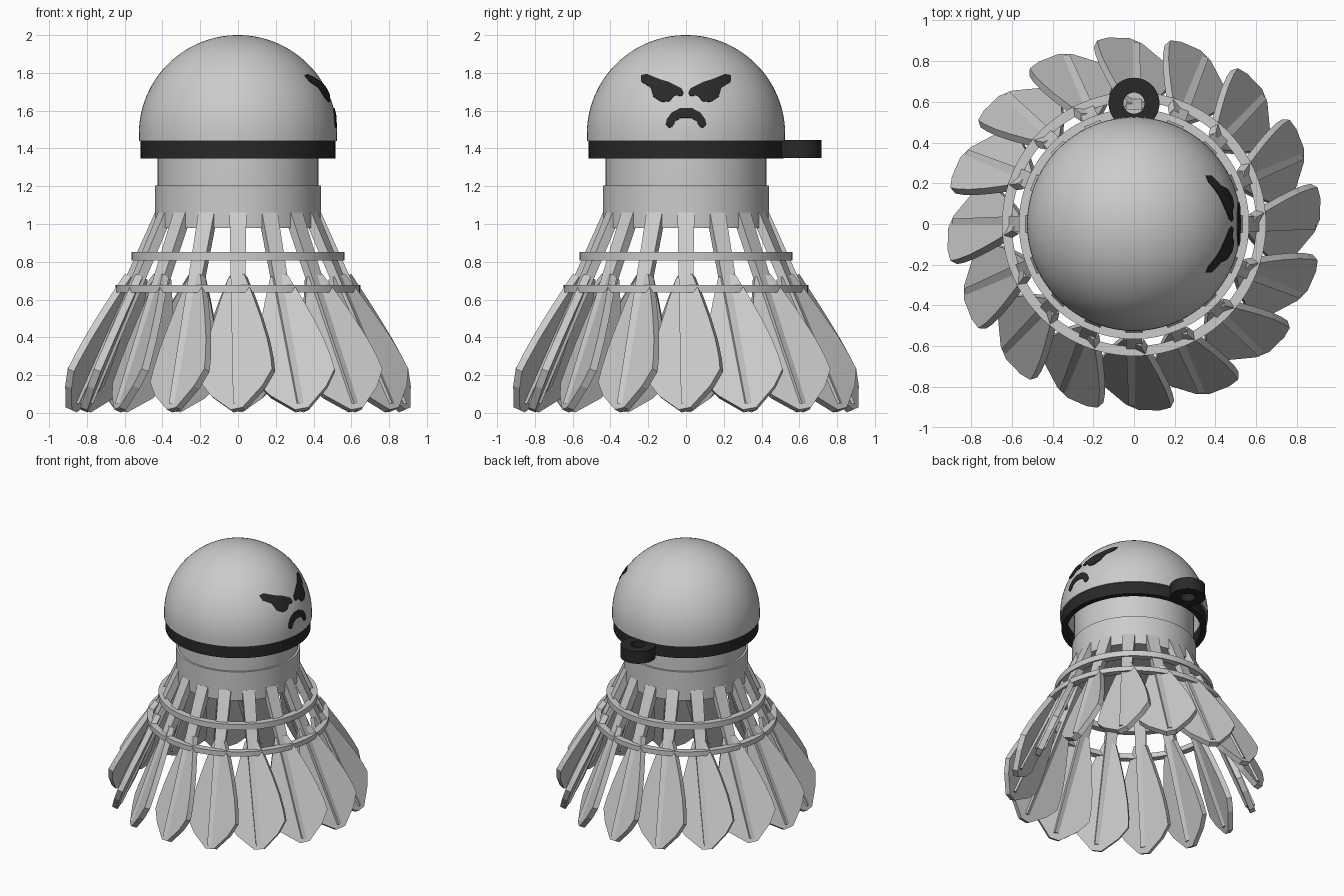
import bpy, bmesh, math
from mathutils import Vector

cube = bpy.data.objects.get("Cube")
if cube:
    bpy.data.objects.remove(cube, do_unlink=True)


def material(name, value):
    m = bpy.data.materials.new(name)
    m.use_nodes = True
    m.diffuse_color = (value, value, value, 1)
    m.node_tree.nodes["Principled BSDF"].inputs["Base Color"].default_value = m.diffuse_color
    return m


LIGHT = material("light_grey", 0.6)
DARK = material("charcoal", 0.022)


def finish(name, bm, mat, smooth=True):
    bmesh.ops.remove_doubles(bm, verts=bm.verts, dist=1e-5)
    bmesh.ops.recalc_face_normals(bm, faces=bm.faces)
    mesh = bpy.data.meshes.new(name)
    bm.to_mesh(mesh)
    bm.free()
    mesh.materials.append(mat)
    ob = bpy.data.objects.new(name, mesh)
    bpy.context.collection.objects.link(ob)
    if smooth:
        bpy.ops.object.select_all(action="DESELECT")
        ob.select_set(True)
        bpy.context.view_layer.objects.active = ob
        bpy.ops.object.shade_smooth_by_angle(angle=math.radians(30))
    return ob


def lathe(name, profile, mat, segments=96, closed=False):
    """Spin a (radius, z) profile around the z axis."""
    bm = bmesh.new()
    verts = [bm.verts.new((r, 0, z)) for r, z in profile]
    pairs = list(zip(verts, verts[1:])) + ([(verts[-1], verts[0])] if closed else [])
    edges = [bm.edges.new(p) for p in pairs]
    bmesh.ops.spin(bm, geom=verts + edges, cent=(0, 0, 0), axis=(0, 0, 1),
                   angle=math.tau, steps=segments, use_merge=True)
    return finish(name, bm, mat)


def band(name, inner, outer, low, high, mat, segments=96):
    return lathe(name, [(inner, low), (outer, low), (outer, high), (inner, high)],
                 mat, segments, closed=True)


def prism(name, front, back, mat):
    """Join two matching outlines into a solid."""
    bm = bmesh.new()
    a, b = ([bm.verts.new(p) for p in side] for side in (front, back))
    bm.faces.new(a)
    bm.faces.new(b[::-1])
    for i in range(len(a)):
        j = (i + 1) % len(a)
        bm.faces.new((a[j], a[i], b[i], b[j]))
    return finish(name, bm, mat, smooth=False)


def arc(radius, centre_z, steps=28):
    return [(radius * math.cos(t), centre_z + radius * math.sin(t))
            for t in (math.pi / 2 * i / steps for i in range(steps + 1))]


# Domed cap shell, strap and the cork base underneath
CAP_R, CAP_Z = 0.525, 1.475
lathe("cap", [(0.475, 1.44), (CAP_R, 1.44)] + arc(CAP_R, CAP_Z)
      + arc(0.475, CAP_Z)[::-1], LIGHT, closed=True)
band("cap_strap", 0.475, 0.515, 1.348, 1.443, DARK)
lathe("cork_base", [(0, 0.98), (0.44, 0.98), (0.44, 1.205), (0.425, 1.205)]
      + arc(0.425, 1.46, 12), LIGHT)

# Hanging loop on the back of the strap
loop = band("hanging_loop", 0.052, 0.125, 1.349, 1.444, DARK, 48)
loop.location.y = 0.593

# Hoops tying the quills together
band("upper_hoop", 0.515, 0.565, 0.808, 0.852, LIGHT)
band("lower_hoop", 0.6, 0.648, 0.638, 0.676, LIGHT)

# Feathers: a straight tapering quill with a twisted blade on it
SLOPE, TOP, TWIST, COUNT = 0.45, 1.06, math.radians(25), 16
tangent = Vector((0, 1, 0))
normal = Vector((1, 0, SLOPE)).normalized()
blade_across = tangent * math.cos(TWIST) + normal * math.sin(TWIST)
blade_normal = normal * math.cos(TWIST) - tangent * math.sin(TWIST)


def axis_point(z):
    return Vector((0.413 + SLOPE * (TOP - z), 0, z))


half_blade = [(0.045, 0.72), (0.095, 0.6), (0.14, 0.48), (0.178, 0.36),
              (0.2, 0.26), (0.208, 0.19), (0.15, 0.11), (0.035, 0.016)]
blade_outline = half_blade + [(-w, z) for w, z in half_blade[::-1]]
quill_outline = [(0.045, TOP), (0.026, 0.05), (-0.026, 0.05), (-0.045, TOP)]


def plate(name, outline, across, out, half):
    sides = [[axis_point(z) + across * w + out * d for w, z in outline]
             for d in (half, -half)]
    return prism(name, *sides, LIGHT)


parts = [plate("feather_blade", blade_outline, blade_across, blade_normal, 0.02),
         plate("feather_quill", quill_outline, tangent, Vector((1, 0, 0)), 0.027)]
for part in parts:
    for i in range(1, COUNT):
        twin = bpy.data.objects.new(f"{part.name}_{i}", part.data)
        twin.rotation_euler.z = math.tau * i / COUNT
        bpy.context.collection.objects.link(twin)


# Painted face: thin plates wrapped onto the dome, looking along +x
def face_mark(name, outline):
    bm = bmesh.new()
    verts = [bm.verts.new((0, y, z)) for y, z in outline]
    edges = [bm.edges.new((verts[i - 1], verts[i])) for i in range(len(verts))]
    bmesh.ops.triangle_fill(bm, edges=edges, use_beauty=True)
    bmesh.ops.subdivide_edges(bm, edges=bm.edges[:], cuts=5, use_grid_fill=True)
    centre = Vector((0, 0, CAP_Z))
    for v in bm.verts:
        y, h = v.co.y, v.co.z - CAP_Z
        v.co.x = math.sqrt(CAP_R ** 2 - y * y - h * h)
    skin = bmesh.ops.extrude_face_region(bm, geom=bm.faces[:])["geom"]
    for v in (g for g in skin if isinstance(g, bmesh.types.BMVert)):
        v.co += (v.co - centre).normalized() * 0.006
    for v in bm.verts:
        v.co -= (v.co - centre).normalized() * 0.001
    finish(name, bm, DARK)


eye = [(0.012, 1.695), (0.025, 1.717), (0.09, 1.75), (0.14, 1.765), (0.205, 1.792),
       (0.237, 1.785), (0.235, 1.752), (0.187, 1.722), (0.172, 1.672), (0.13, 1.645),
       (0.088, 1.65), (0.06, 1.68), (0.022, 1.678)]
face_mark("left_eye", eye)
face_mark("right_eye", [(-y, z) for y, z in eye[::-1]])
half_mouth = [(0.03, 1.613), (0.075, 1.59), (0.1, 1.555), (0.108, 1.525), (0.09, 1.508),
              (0.072, 1.515), (0.055, 1.545), (0.025, 1.562)]
face_mark("mouth", half_mouth + [(-y, z) for y, z in half_mouth[::-1]])
